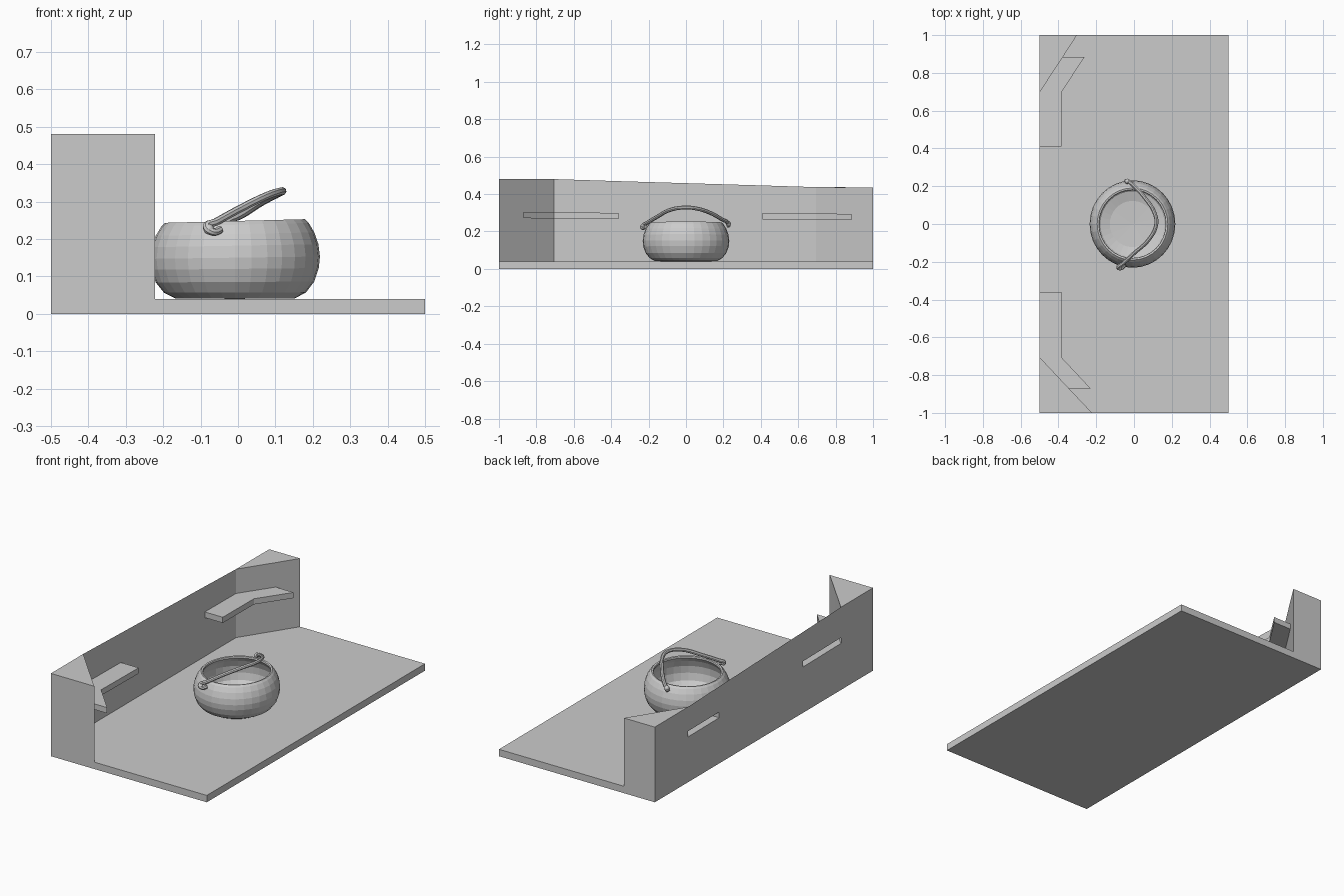
import bpy, bmesh
from math import cos, sin, pi

if "Cube" in bpy.data.objects:
    bpy.data.objects.remove(bpy.data.objects["Cube"])


def make_object(name, polys):
    """Build a mesh from a list of polygons, welding shared corners."""
    bm = bmesh.new()
    for poly in polys:
        bm.faces.new([bm.verts.new(p) for p in poly])
    bmesh.ops.remove_doubles(bm, verts=bm.verts, dist=1e-5)
    me = bpy.data.meshes.new(name)
    bm.to_mesh(me)
    bm.free()
    ob = bpy.data.objects.new(name, me)
    bpy.context.collection.objects.link(ob)
    return ob


# stations along the wall: y, wall x, slot bottom, slot top, wall top
FLOOR = 0.04
S = [(-1.0, -0.222, 0.271, 0.305, 0.48),
     (-0.87, -0.345, 0.271, 0.304, 0.48),
     (-0.705, -0.5, 0.27, 0.303, 0.48),
     (-0.36, -0.5, 0.266, 0.299, 0.469),
     (0.41, -0.5, 0.265, 0.298, 0.446),
     (0.696, -0.5, 0.263, 0.296, 0.437),
     (0.884, -0.377, 0.261, 0.294, 0.436),
     (1.0, -0.302, 0.261, 0.293, 0.436)]
SHELF_SPANS = {1, 2, 4, 5}
top0, top1 = S[0][4], S[-1][4]

# floor slab and closed ends
base = [
    [(-0.5, -1, 0), (-0.5, 1, 0), (0.5, 1, 0), (0.5, -1, 0)],
    [(0.5, -1, 0), (0.5, 1, 0), (0.5, 1, FLOOR), (0.5, -1, FLOOR)],
    [(0.5, -1, FLOOR), (0.5, 1, FLOOR)] + [(s[1], s[0], FLOOR) for s in S[::-1]],
    [(-0.5, -1, 0), (0.5, -1, 0), (0.5, -1, FLOOR), (S[0][1], -1, FLOOR),
     (S[0][1], -1, top0), (-0.5, -1, top0)],
    [(-0.5, 1, 0), (-0.5, 1, top1), (S[-1][1], 1, top1), (S[-1][1], 1, FLOOR),
     (0.5, 1, FLOOR), (0.5, 1, 0)],
    [(-0.5, -1, 0), (-0.5, S[2][0], 0), (-0.5, 1, 0), (-0.5, 1, FLOOR), (-0.5, -1, FLOOR)][::-1],
    # corner prism backs and tops
    [(-0.5, -1, FLOOR), (-0.5, -1, top0), (-0.5, S[2][0], top0), (-0.5, S[2][0], FLOOR)],
    [(-0.5, S[5][0], FLOOR), (-0.5, S[5][0], S[5][4]), (-0.5, 1, top1), (-0.5, 1, FLOOR)],
    [(-0.5, -1, top0), (S[0][1], -1, top0), (S[1][1], S[1][0], top0), (-0.5, S[2][0], top0)],
    [(-0.5, 1, top1), (-0.5, S[5][0], S[5][4]), (S[6][1], S[6][0], S[6][4]), (S[7][1], 1, top1)],
]

# folded wall, left open where the shelves join
for i, (a, b) in enumerate(zip(S, S[1:])):
    za = [FLOOR] + list(a[2:])
    zb = [FLOOR] + list(b[2:])
    for k in range(3):
        if k == 1 and i in SHELF_SPANS:
            continue
        base.append([(a[1], a[0], za[k]), (b[1], b[0], zb[k]),
                     (b[1], b[0], zb[k + 1]), (a[1], a[0], za[k + 1])])
make_object("floor_and_wall", base)

# hollow shelves pushed out from the wall
DEPTH = 0.115
for name, st in (("near_shelf", S[1:4]), ("far_shelf", S[4:7])):
    polys = []
    for a, b in zip(st, st[1:]):
        def pt(s, out, z):
            return (s[1] + out, s[0], s[z])
        polys += [
            [pt(a, 0, 3), pt(a, DEPTH, 3), pt(b, DEPTH, 3), pt(b, 0, 3)],
            [pt(a, 0, 2), pt(b, 0, 2), pt(b, DEPTH, 2), pt(a, DEPTH, 2)],
            [pt(a, DEPTH, 2), pt(b, DEPTH, 2), pt(b, DEPTH, 3), pt(a, DEPTH, 3)]]
    for s, flip in ((st[0], 1), (st[-1], -1)):
        polys.append([pt(s, 0, 2), pt(s, DEPTH, 2), pt(s, DEPTH, 3), pt(s, 0, 3)][::flip])
    make_object(name, polys)

# round pot: lathed outer and inner profile with a slightly tilted rim
profile = [(0, .04), (.16, .041), (.19, .057), (.212, .085), (.224, .12), (.227, .15),
           (.223, .182), (.212, .213), (.197, .238), (.187, .248), (.178, .246),
           (.176, .238), (.19, .215), (.203, .18), (.205, .14), (.196, .1),
           (.17, .07), (.12, .056), (0, .052)]
N = 32


def ring_point(r, z, k):
    t = 2 * pi * k / N
    x = r * cos(t)
    return (x - 0.008, r * 1.02 * sin(t), z + x * 0.025 * (z - .04) / .2)


pot = []
for (r0, z0), (r1, z1) in zip(profile, profile[1:]):
    for k in range(N):
        q = [ring_point(r0, z0, k), ring_point(r0, z0, k + 1),
             ring_point(r1, z1, k + 1), ring_point(r1, z1, k)]
        if r0 == 0:
            q = q[1:]
        elif r1 == 0:
            q = q[:3]
        pot.append(q)
make_object("pot_body", pot)

# leaning wire handle with hooked ends
path = [(-.047, -.215, .225), (-.068, -.234, .219), (-.084, -.23, .232), (-.06, -.21, .245),
        (0, -.155, .278), (.08, -.08, .317), (.118, 0, .328), (.108, .06, .322),
        (.06, .135, .297), (.01, .192, .265), (-.025, .222, .248), (-.045, .228, .228)]
cu = bpy.data.curves.new("pot_handle", 'CURVE')
cu.dimensions = '3D'
cu.bevel_depth = 0.0105
cu.bevel_resolution = 2
cu.resolution_u = 5
cu.use_fill_caps = True
sp = cu.splines.new('BEZIER')
sp.bezier_points.add(len(path) - 1)
for bp, co in zip(sp.bezier_points, path):
    bp.co = co
    bp.handle_left_type = bp.handle_right_type = 'AUTO'
handle = bpy.data.objects.new("pot_handle", cu)
bpy.context.collection.objects.link(handle)
bpy.context.view_layer.objects.active = handle
handle.select_set(True)
bpy.ops.object.convert(target='MESH')
bpy.ops.object.shade_smooth_by_angle()

# knobs at the handle pivots
for name, loc in (("near_knob", (-.078, -.231, .226)), ("far_knob", (-.035, .226, .242))):
    bpy.ops.mesh.primitive_uv_sphere_add(segments=12, ring_count=8, radius=.014, location=loc)
    bpy.context.object.name = name
    bpy.ops.object.shade_smooth()
